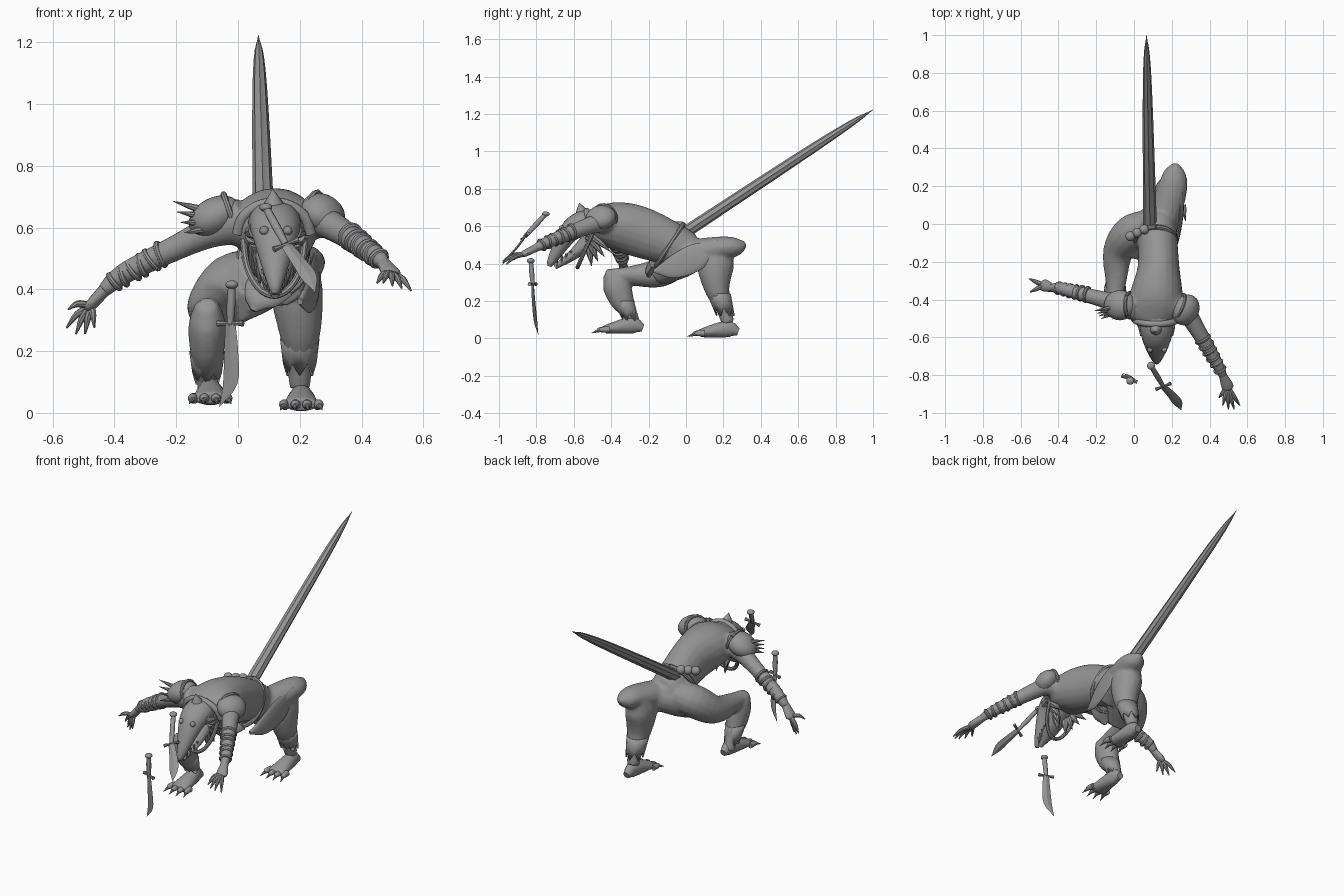
import bpy, bmesh, math
from mathutils import Vector

if "Cube" in bpy.data.objects:
    bpy.data.objects.remove(bpy.data.objects["Cube"])

GREY = (0.3, 0.3, 0.3, 1)
mat = bpy.data.materials.new("plain grey")
mat.use_nodes = True
mat.diffuse_color = GREY
mat.node_tree.nodes["Principled BSDF"].inputs["Base Color"].default_value = GREY
ACROSS = Vector((1, 0, 0))
UP = Vector((0, 0, 1))


def finish(name, bm, angle=40):
    """Turn a bmesh into a named, shaded object."""
    bmesh.ops.recalc_face_normals(bm, faces=bm.faces)
    mesh = bpy.data.meshes.new(name)
    bm.to_mesh(mesh)
    bm.free()
    mesh.materials.append(mat)
    obj = bpy.data.objects.new(name, mesh)
    bpy.context.collection.objects.link(obj)
    bpy.ops.object.select_all(action="DESELECT")
    obj.select_set(True)
    bpy.context.view_layer.objects.active = obj
    bpy.ops.object.shade_smooth_by_angle(angle=math.radians(angle))
    return obj


def spline(points, steps):
    """Smooth resampling of points of any dimension."""
    p = [Vector(q) for q in points]
    p = [2 * p[0] - p[1]] + p + [2 * p[-1] - p[-2]]
    out = []
    for a, b, c, d in zip(p, p[1:], p[2:], p[3:]):
        for i in range(steps):
            t = i / steps
            out.append((2 * b + (c - a) * t + (2 * a - 5 * b + 4 * c - d) * t * t
                        + (3 * b - a - 3 * c + d) * t ** 3) / 2)
    return out + [p[-2]]


def tube(name, points, sides=14, steps=4, side=None, flute=1, angle=40):
    """Loft ellipses; each point is x, y, z, width radius and optional depth radius."""
    stations = spline([(*p, p[3]) if len(p) == 4 else p for p in points], steps)
    centres = [Vector(p[:3]) for p in stations]
    bm = bmesh.new()
    rings, across = [], side
    for i, centre in enumerate(centres):
        along = (centres[min(i + 1, len(centres) - 1)] - centres[max(i - 1, 0)]).normalized()
        if across is None:
            across = along.cross(UP) if abs(along.z) < 0.95 else ACROSS
        across = (across - along * across.dot(along)).normalized()
        up = across.cross(along)
        width, depth = (max(r, 0.001) for r in stations[i][3:])
        ring = []
        for k in range(sides):
            a = math.tau * k / sides
            offset = across * math.cos(a) * width + up * math.sin(a) * depth
            ring.append(bm.verts.new(centre + offset * (flute if k % 2 else 1)))
        rings.append(ring)
    for r, s in zip(rings, rings[1:]):
        for k in range(sides):
            bm.faces.new((r[k], r[k - 1], s[k - 1], s[k]))
    bm.faces.new(rings[0])
    bm.faces.new(rings[-1])
    return finish(name, bm, angle)


def ball(name, centre, radii, turn=(0, 0, 0)):
    bm = bmesh.new()
    bmesh.ops.create_uvsphere(bm, u_segments=20, v_segments=12, radius=1)
    obj = finish(name, bm)
    obj.location, obj.scale = centre, radii
    obj.rotation_euler = [math.radians(a) for a in turn]


def spike(name, base, tip, radius):
    middle = (Vector(base) + Vector(tip)) / 2
    tube(name, [(*base, radius), (*middle, radius * 0.65), (*tip, 0)], sides=8, steps=2)


def ring(name, centre, axis, major, minor):
    """A band wrapped round a limb."""
    axis = Vector(axis).normalized()
    u = axis.orthogonal().normalized()
    v = axis.cross(u)
    turns = [math.tau * k / 16 for k in range(17)]
    spots = [Vector(centre) + major * (u * math.cos(a) + v * math.sin(a)) for a in turns]
    tube(name, [(*p, minor) for p in spots], sides=8, steps=1, side=axis)


def ragged_cuff(name, top, bottom, r_top, r_low, teeth=6):
    """Torn trouser hem: an open cone ending in a zigzag."""
    bm = bmesh.new()
    top, bottom = Vector(top), Vector(bottom)
    rows = []
    for level in range(3):
        row = []
        for k in range(teeth * 2):
            a = math.tau * k / (teeth * 2)
            f = level / 2 + (0.2 if k % 2 else -0.2) * (level == 2)
            r = r_top + (r_low - r_top) * f
            row.append(bm.verts.new(top.lerp(bottom, f) + Vector((math.cos(a) * r, math.sin(a) * r, 0))))
        rows.append(row)
    for r, s in zip(rows, rows[1:]):
        for k in range(teeth * 2):
            bm.faces.new((r[k - 1], r[k], s[k], s[k - 1]))
    finish(name, bm).modifiers.new("thickness", "SOLIDIFY").thickness = 0.008


def foot(name, x, heel, floor):
    """Flat foot with four clawed toes, pointing to the front."""
    tube(name, [(x, heel + .02, floor + .03, .02), (x, heel - .04, floor + .045, .036, .045),
                (x, heel - .17, floor + .025, .055, .025), (x, heel - .19, floor + .02, .045, .015)], side=ACROSS)
    for k in range(4):
        off = (k - 1.5) * .035
        knuckle = Vector((x + off * 1.1, heel - .21 + abs(off) * .3, floor + .022))
        tube(f"{name}_toe_{k}", [(x + off, heel - .16, knuckle.z, .018), (*knuckle, .015),
                                 (*(knuckle - Vector((0, .02, .004))), .008)], sides=10)
        spike(f"{name}_claw_{k}", knuckle, knuckle + Vector((off * .2, -.05, -.018)), .01)


def hand(name, wrist, palm, tips):
    """Palm with a bent finger reaching each tip."""
    wrist, palm = Vector(wrist), Vector(palm)
    tube(name, [(*wrist, .021), (*palm, .032, .018), (*palm.lerp(wrist, -.3), .02, .012)])
    for k, tip in enumerate(tips):
        root = palm.lerp(Vector(tip), .12)
        bend = root.lerp(Vector(tip), .55) + UP * .012
        tube(f"{name}_finger_{k}", [(*root, .012), (*bend, .011), (*tip, .003)], sides=8)


def wraps(name, start, end, count=6):
    start, end = Vector(start), Vector(end)
    for k in range(count):
        tilt = UP * .03 * (-1) ** k
        ring(f"{name}_{k}", start.lerp(end, k / (count - 1)), end - start + tilt, .037 - k * .002, .01)


def sword(name, pommel, guard, blade, edge):
    """Curved blade with a round grip and a cross guard."""
    pommel, guard, edge = Vector(pommel), Vector(guard), edge.normalized()
    tube(f"{name}_handle", [(*pommel, .012), (*pommel.lerp(guard, .5), .014), (*guard, .011)], sides=10)
    ball(f"{name}_pommel", pommel, (.021, .021, .014))
    tube(f"{name}_guard", [(*(guard + edge * w), .004 + abs(w) * .15) for w in (-.045, -.02, .02, .045)], sides=8)
    tube(f"{name}_blade", [(*guard, .018, .006)] + blade, sides=4, side=edge, angle=20)


# Torso, legs and arms, fused into one smooth body
body = tube("body", [(.11, -.54, .59, .07), (.11, -.47, .6, .14, .1), (.12, -.37, .6, .14, .13),
                     (.13, -.22, .56, .11, .135), (.12, .01, .47, .1), (.12, .07, .46, .06)], sides=20)
tube("seat", [(.18, .1, .46, .07), (.06, -.03, .41, .09), (-.02, -.15, .35, .07)])
tube("left_thigh", [(.13, -.06, .43, .09), (.2, .17, .48, .08, .065), (.215, .27, .49, .06, .05),
                    (.22, .32, .505, .015)])
tube("left_leg", [(.19, .2, .5, .06), (.19, .16, .4, .085, .1), (.2, .165, .27, .07),
                  (.2, .2, .17, .045), (.2, .225, .08, .034)], side=ACROSS)
tube("right_thigh", [(.08, 0, .46, .08), (-.02, -.05, .42, .095), (-.085, -.15, .35, .08),
                     (-.095, -.3, .335, .058, .05), (-.1, -.43, .335, .035)])
tube("right_leg", [(-.1, -.41, .35, .04), (-.1, -.375, .29, .06, .075), (-.1, -.34, .2, .056, .065),
                   (-.1, -.29, .12, .035), (-.1, -.27, .06, .033)], side=ACROSS)
tube("right_arm", [(.02, -.44, .62, .08), (-.08, -.42, .59, .055), (-.2, -.39, .535, .042),
                   (-.37, -.345, .45, .035), (-.44, -.335, .39, .023)])
tube("left_arm", [(.19, -.42, .62, .08), (.27, -.46, .62, .055), (.33, -.55, .59, .045),
                  (.44, -.74, .515, .033), (.475, -.81, .48, .022)])
for part in ("seat", "left_thigh", "left_leg", "right_thigh", "right_leg", "right_arm", "left_arm", "body"):
    bpy.data.objects[part].select_set(True)
bpy.context.view_layer.objects.active = body
bpy.ops.object.join()
remesh = body.modifiers.new("fuse", "REMESH")
remesh.voxel_size = 0.01
remesh.use_smooth_shade = True
body.modifiers.new("relax", "SMOOTH").iterations = 5

# Long fluted tail
tube("tail", [(.085, -.03, .55, .037, .033), (.073, .6, .965, .027), (.068, .88, 1.147, .017),
              (.066, 1, 1.222, 0)], sides=16, flute=.87, angle=20)

# Belt with beads, and the cloth over the hip and loin
belt_turns = [math.tau * k / 12 for k in range(13)]
tube("belt", [(.115 + .108 * math.sin(a), -.09 + .075 * math.cos(a), .495 + .115 * math.cos(a), .013)
              for a in belt_turns], sides=8, steps=2)
for k in range(3):
    ball(f"belt_bead_{k}", (-.02 + k * .037, -.065 + k * .018, .6), (.026, .026, .026))
tube("hip_cloth", [(.2, -.17, .36, .01), (.23, -.07, .38, .06, .012), (.25, .06, .44, .07, .012),
                   (.25, .17, .52, .01)], side=UP)
tube("loin_cloth", [(.11, -.16, .42, .08, .03), (.07, -.19, .37, .06, .025), (.05, -.2, .33, .01)], side=ACROSS)

# Feet, trouser hems, hands and forearm wrappings
foot("left_foot", .205, .26, .005)
foot("right_foot", -.09, -.25, .025)
ragged_cuff("left_cuff", (.2, .175, .24), (.2, .205, .14), .064, .052)
ragged_cuff("right_cuff", (-.1, -.335, .2), (-.1, -.3, .11), .058, .045)
hand("right_hand", (-.43, -.34, .4), (-.475, -.325, .35),
     [(-.555 + k * .03, -.29 - k * .02, .275 - .02 * (k % 3 > 0)) for k in range(4)] + [(-.55, -.36, .335)])
hand("left_hand", (.47, -.8, .485), (.495, -.86, .455),
     [(.47 + k * .03, -.96 - .02 * (k % 3 > 0), .42 - k * .008) for k in range(4)] + [(.45, -.92, .42)])
wraps("right_wrap", (-.25, -.373, .513), (-.4, -.34, .425))
wraps("left_wrap", (.365, -.61, .57), (.455, -.77, .5))

# Shoulder guards with rims, spikes on the right one
ball("right_shoulder_guard", (-.075, -.43, .635), (.09, .08, .062), (0, -28, 0))
ball("left_shoulder_guard", (.275, -.455, .645), (.075, .085, .06), (0, 40, -25))
ring("right_guard_rim", (-.025, -.43, .645), (1, 0, .35), .066, .01)
ring("left_guard_rim", (.24, -.435, .65), (1, -.4, -.3), .066, .01)
for k in range(4):
    spike(f"shoulder_spike_{k}", (-.11, -.44 - .01 * k, .655 - .02 * k),
          (-.21 + .012 * k, -.46 - .014 * k, .685 - .034 * k), .014)

# Head: skull, jaw, crest, eyes, ears, mane and teeth
tube("head", [(.115, -.48, .62, .085, .07), (.12, -.56, .61, .085, .07), (.12, -.63, .56, .07, .055),
              (.12, -.715, .42, .026), (.12, -.73, .385, .01)], side=ACROSS)
tube("lower_jaw", [(.12, -.5, .54, .07, .05), (.12, -.6, .45, .05, .03), (.12, -.7, .38, .012)], side=ACROSS)
spike("crest", (.118, -.55, .64), (.112, -.57, .725), .045)
for name, s in (("right", -1), ("left", 1)):
    ball(f"{name}_eye", (.123 + s * .038, -.665, .59), (.015, .015, .015))
    spike(f"{name}_ear", (.12 + s * .06, -.58, .59), (.12 + s * .1, -.5, .58), .03)
    for k in range(4):
        spike(f"{name}_mane_{k}", (.12 + s * (.07 - k * .012), -.52, .57 - k * .02),
              (.12 + s * (.095 - k * .022), -.4 - k * .035, .46 - k * .025), .028)
        root = Vector((.12 + s * (.02 + k * .006), -.69 + k * .025, .43 + k * .012))
        spike(f"{name}_tooth_{k}", root, root - UP * .045, .007)

# Scarf over the neck and a cord hanging below it
arch = [math.pi * k / 6 for k in range(7)]
tube("scarf", [(.117 - .118 * math.cos(a), -.5 - .03 * math.sin(a), .58 + .1 * math.sin(a), .018)
               for a in arch], sides=10)
tube("neck_cord", [(.117 - .1 * math.cos(a), -.5 - .08 * math.sin(a), .56 - .18 * math.sin(a), .011)
                   for a in arch], sides=8)

# Two curved swords
sword("standing_sword", (-.02, -.83, .415), (-.025, -.82, .29),
      [(-.022, -.815, .2, .024, .006), (-.025, -.805, .1, .025, .005), (-.06, -.79, .02, 0)], Vector((1, -.4, 0)))
sword("raised_sword", (.09, -.75, .665), (.155, -.86, .545),
      [(.2, -.905, .485, .024, .006), (.23, -.945, .44, .026, .005), (.25, -.985, .39, 0)], Vector((1, .4, .4)))
